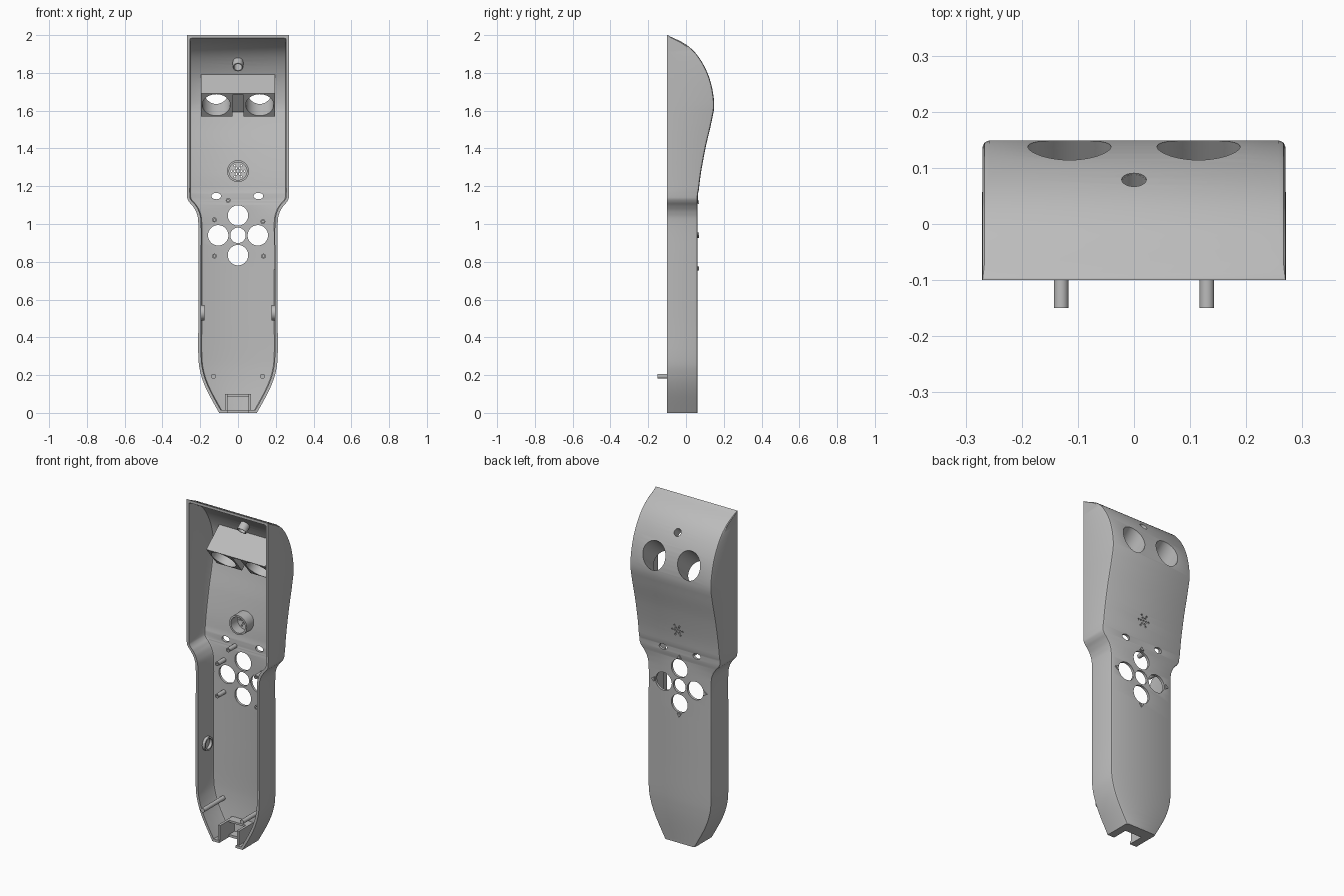
import bpy, bmesh, math
from mathutils import Vector, Matrix

cube = bpy.data.objects.get("Cube")
if cube:
    bpy.data.objects.remove(cube)

grey = bpy.data.materials.new("plain grey plastic")
grey.use_nodes = True
COLOUR = (0.5, 0.5, 0.5, 1)
grey.diffuse_color = COLOUR
grey.node_tree.nodes["Principled BSDF"].inputs["Base Color"].default_value = COLOUR

WALL, FRONT = 0.015, -0.1
TILT = math.radians(40)
AXIS = Vector((0, math.cos(TILT), math.sin(TILT)))
BACK = Vector((0, 1, 0))


def finish(name, bm):
    bmesh.ops.recalc_face_normals(bm, faces=bm.faces)
    mesh = bpy.data.meshes.new(name)
    bm.to_mesh(mesh)
    bm.free()
    mesh.materials.append(grey)
    ob = bpy.data.objects.new(name, mesh)
    bpy.context.collection.objects.link(ob)
    return ob


def boolean(ob, tool, operation):
    mod = ob.modifiers.new("cut", "BOOLEAN")
    mod.object, mod.operation, mod.solver = tool, operation, "EXACT"
    bpy.context.view_layer.objects.active = ob
    bpy.ops.object.modifier_apply(modifier="cut")


def remove(ob):
    bpy.data.objects.remove(ob)


def add_box(bm, lo, hi, matrix=Matrix()):
    lo, hi = Vector(lo), Vector(hi)
    fit = Matrix.Translation((lo + hi) / 2) @ Matrix.Diagonal((*(hi - lo), 1))
    bmesh.ops.create_cube(bm, size=1, matrix=matrix @ fit)


def add_rod(bm, start, direction, radius, length, stretch=1, sides=32):
    """Solid rod growing from start along direction."""
    turn = direction.to_track_quat("Z", "Y").to_matrix().to_4x4()
    m = (Matrix.Translation(Vector(start) + direction * length / 2)
         @ Matrix.Diagonal((stretch, 1, 1, 1)) @ turn)
    bmesh.ops.create_cone(bm, cap_ends=True, segments=sides, radius1=radius,
                          radius2=radius, depth=length, matrix=m)


def tube(name, start, direction, outer, inner, length, sides=32):
    """Open ring with a wall, growing from start along direction."""
    turn = direction.to_track_quat("Z", "Y")
    bm = bmesh.new()
    rings = []
    for r, h in ((outer, 0), (outer, length), (inner, length), (inner, 0)):
        rings.append([bm.verts.new(Vector(start) + turn @ Vector((
            r * math.cos(a * math.tau / sides), r * math.sin(a * math.tau / sides), h)))
            for a in range(sides)])
    for k in range(4):
        a, b = rings[k], rings[(k + 1) % 4]
        for i in range(sides):
            j = (i + 1) % sides
            bm.faces.new((a[i], a[j], b[j], b[i]))
    return finish(name, bm)


def smooth_path(points, steps=5):
    pts = [Vector(p) for p in points]
    out = []
    for i in range(len(pts) - 1):
        p0, p1, p2, p3 = pts[max(i - 1, 0)], pts[i], pts[i + 1], pts[min(i + 2, len(pts) - 1)]
        for s in range(steps):
            t = s / steps
            out.append(0.5 * (2 * p1 + (p2 - p0) * t + (2 * p0 - 5 * p1 + 4 * p2 - p3) * t * t
                              + (3 * p1 - p0 - 3 * p2 + p3) * t ** 3))
    return out + [pts[-1]]


def sample(path, z):
    """Value and slope of a (value, z) path at height z."""
    for a, b in zip(path, path[1:]):
        if z <= b.y:
            break
    slope = (b.x - a.x) / (b.y - a.y)
    return a.x + slope * (z - a.y), slope


# Half width and back depth, each against height
width = smooth_path([(.10, 0), (.165, .12), (.198, .21), (.21, .3), (.21, .5), (.21, .8),
                     (.21, 1.0), (.22, 1.06), (.24, 1.095), (.262, 1.122), (.27, 1.155),
                     (.27, 1.3), (.27, 2)])
depth = smooth_path([(.062, 0), (.062, .6), (.062, 1.1), (.068, 1.18), (.08, 1.275),
                     (.105, 1.41), (.135, 1.54), (.149, 1.64), (.125, 1.77), (.07, 1.88),
                     (0, 1.95), (-.1, 2)])
heights = []
for z in sorted(p.y for p in width + depth):
    if not heights or z - heights[-1] > .004:
        heights.append(z)
heights[-1] = 2


def body(name, inset, front, low, high):
    """Lofted body with softened back corners, shrunk by inset."""
    bm = bmesh.new()
    previous = None
    for z in [low] + [h for h in heights if low < h < high] + [high]:
        (w, ws), (d, ds) = sample(width, z), sample(depth, z)
        w -= inset * math.hypot(1, ws)
        d = max(d - inset * math.hypot(1, ds), front + .003)
        c = min(.012, (d - front) * .4)
        side = [(w, front), (w, d - c), (w - .3 * c, d - .3 * c), (w - c, d)]
        loop = side + [(-x, y) for x, y in reversed(side)]
        ring = [bm.verts.new((x, y, z)) for x, y in loop]
        if previous:
            for i in range(len(ring)):
                j = (i + 1) % len(ring)
                bm.faces.new((previous[i], previous[j], ring[j], ring[i]))
        else:
            bm.faces.new(ring)
        previous = ring
    bm.faces.new(previous)
    return finish(name, bm)


# Hollow shell, open at the front
shell = body("shell", 0, FRONT, 0, 2)
cavity = body("cavity", WALL, -.2, WALL, 1.988)
boolean(shell, cavity, "DIFFERENCE")
remove(cavity)

# Wedge block that holds the two round sensors
bm = bmesh.new()
profile = [(-.022, 1.69), (.078, 1.57), (.25, 1.714), (.15, 1.834)]
face = bm.faces.new([bm.verts.new((-.195, y, z)) for y, z in profile])
grown = bmesh.ops.extrude_face_region(bm, geom=[face])["geom"]
bmesh.ops.translate(bm, vec=(.39, 0, 0), verts=[v for v in grown if isinstance(v, bmesh.types.BMVert)])
holder = finish("sensor_holder", bm)
limit = body("limit", .006, -.09, .01, 1.97)
boolean(holder, limit, "INTERSECT")
remove(limit)

# Sensor bores, shared by shell and holder
bm = bmesh.new()
for x in (-.115, .115):
    add_rod(bm, Vector((x, .135, 1.72)) - AXIS * .2, AXIS, .074, .4, sides=48)
bores = finish("bores", bm)
boolean(shell, bores, "DIFFERENCE")
boolean(holder, bores, "DIFFERENCE")
remove(bores)

# Slot between the bores
bm = bmesh.new()
add_box(bm, (-.028, -.05, -.1), (.028, .035, .07),
        Matrix.Translation((0, .028, 1.63)) @ Matrix.Rotation(TILT, 4, "X"))
slot = finish("slot", bm)
boolean(holder, slot, "DIFFERENCE")
remove(slot)

# Button, switch, indicator and speaker openings, and the cable notch
bm = bmesh.new()
PAD = Vector((0, 0, .94))
add_rod(bm, PAD, BACK, .041, .2)
for k in range(4):
    a = k * math.pi / 2
    add_rod(bm, PAD + Vector((math.cos(a), 0, math.sin(a))) * .105, BACK, .054, .2, sides=40)
for x in (-.115, .108):
    add_rod(bm, (x, 0, 1.148), BACK, .017, .2, stretch=1.5)
add_rod(bm, (0, 0, 1.28), BACK, .005, .2, sides=12)
for k in range(6):
    a = k * math.pi / 3
    for r in (.018, .034):
        add_rod(bm, (r * math.cos(a), 0, 1.28 + r * math.sin(a)), BACK, .005, .2, sides=12)
add_rod(bm, Vector((0, .078, 1.865)) - AXIS * .08, AXIS, .022, .16)
add_box(bm, (-.055, -.2, -.1), (.055, -.005, .05))
openings = finish("openings", bm)
boolean(shell, openings, "DIFFERENCE")
remove(openings)

# Collars behind the indicator and the speaker
tube("indicator_collar", Vector((0, .074, 1.862)) - AXIS * .05, AXIS, .028, .022, .05)
tube("speaker_collar", (0, 0, 1.28), BACK, .058, .047, .072, 40)

# Circuit board standoffs
for x, z in ((-.125, 1.022), (.132, 1.013), (-.125, .83), (.135, .83), (-.052, 1.125)):
    tube("board_standoff", (x, -.02, z), BACK, .013, .006, .072, 16)

# Side rings and lower locating pins
for s in (-1, 1):
    tube("side_ring", (s * .178, -.02, .53), Vector((s, 0, 0)), .04, .03, .024)
    bm = bmesh.new()
    add_rod(bm, (s * .13, -.15, .194), BACK, .013, .205, sides=24)
    finish("locating_pin", bm)

# Cable pocket walls
bm = bmesh.new()
for s in (-.0625, .0625):
    add_box(bm, (s - .0075, -.09, .002), (s + .0075, .055, .1))
add_box(bm, (-.055, -.005, .088), (.055, .055, .1))
finish("cable_pocket", bm)

# Thin pad inside one side wall
bm = bmesh.new()
add_box(bm, (.19, -.06, .76), (.198, .03, .96))
finish("side_pad", bm)

# Raised arrow marks around the buttons
bm = bmesh.new()
for k in range(4):
    a = k * math.pi / 2
    turn = Matrix.Rotation(-a, 4, "Y")
    spin = Matrix.Translation(PAD) @ turn
    tri = [bm.verts.new(spin @ Vector((x, .06, z))) for x, z in ((.165, .014), (.165, -.014), (.185, 0))]
    solid = bmesh.ops.extrude_face_region(bm, geom=[bm.faces.new(tri)])["geom"]
    bmesh.ops.translate(bm, vec=(0, .009, 0), verts=[v for v in solid if isinstance(v, bmesh.types.BMVert)])
finish("arrow_marks", bm)

# Smooth curved surfaces, keep hard edges
bpy.ops.object.select_all(action="DESELECT")
for ob in bpy.context.scene.objects:
    if ob.type == "MESH":
        ob.select_set(True)
        bpy.context.view_layer.objects.active = ob
bpy.ops.object.shade_smooth_by_angle(angle=math.radians(30))
